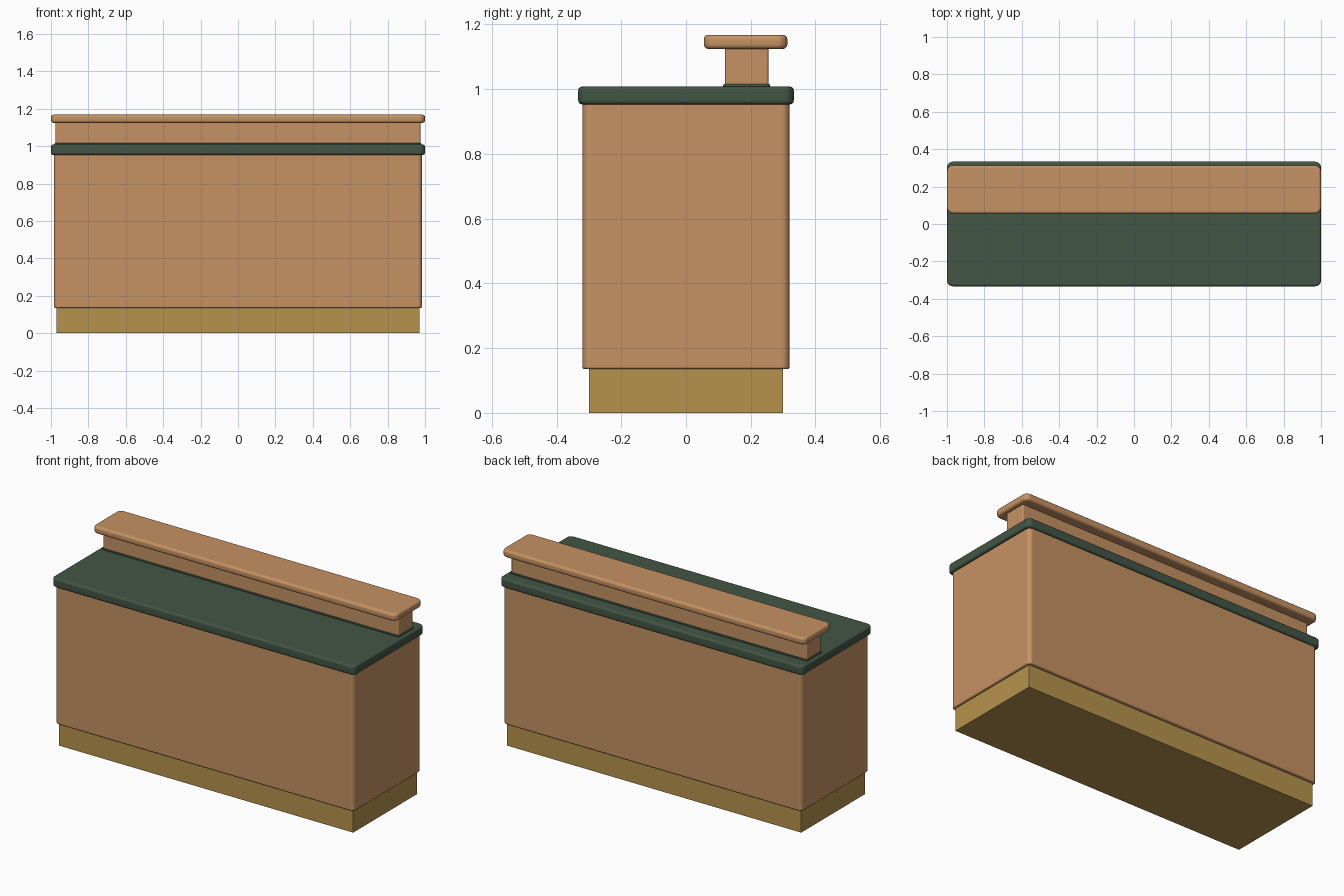
import bpy
import bmesh
import math

cube = bpy.data.objects.get("Cube")
if cube:
    bpy.data.objects.remove(cube, do_unlink=True)


def material(name, rgb):
    mat = bpy.data.materials.new(name)
    mat.use_nodes = True
    mat.diffuse_color = (*rgb, 1)
    bsdf = next(n for n in mat.node_tree.nodes if n.type == "BSDF_PRINCIPLED")
    bsdf.inputs["Base Color"].default_value = (*rgb, 1)
    return mat


tan = material("tan wood", (0.56, 0.29, 0.125))
gold = material("brass kick plate", (0.47, 0.29, 0.075))
green = material("dark green top", (0.055, 0.092, 0.06))


def slab(name, half_x, y, z, mat, corner=0, rim=0):
    """Box with rounded upright corners, then rounded top and bottom rims."""
    bm = bmesh.new()
    bmesh.ops.create_cube(bm, size=1)
    for v in bm.verts:
        v.co.x *= 2 * half_x
        v.co.y = y[0] + (v.co.y + 0.5) * (y[1] - y[0])
        v.co.z = z[0] + (v.co.z + 0.5) * (z[1] - z[0])

    def upright(e):
        return abs(e.verts[0].co.z - e.verts[1].co.z) > 0.001

    if corner:
        bmesh.ops.bevel(bm, geom=[e for e in bm.edges if upright(e)], offset=corner,
                        segments=4, profile=0.5, affect='EDGES')
    if rim:
        bmesh.ops.bevel(bm, geom=[e for e in bm.edges if not upright(e)], offset=rim,
                        segments=3, profile=0.5, affect='EDGES')
    bmesh.ops.recalc_face_normals(bm, faces=bm.faces)
    mesh = bpy.data.meshes.new(name)
    bm.to_mesh(mesh)
    bm.free()
    mesh.materials.append(mat)
    obj = bpy.data.objects.new(name, mesh)
    bpy.context.collection.objects.link(obj)
    # Smooth the rounded edges while keeping the broad faces flat
    if corner:
        bpy.ops.object.select_all(action='DESELECT')
        obj.select_set(True)
        bpy.context.view_layer.objects.active = obj
        bpy.ops.object.shade_smooth_by_angle(angle=math.radians(40))
        obj.modifiers.new("flat faces", 'WEIGHTED_NORMAL').keep_sharp = True
    return obj


# Plinth and cabinet
slab("kick_plate", 0.97, (-0.30, 0.30), (0, 0.14), gold)
slab("counter_body", 0.985, (-0.32, 0.32), (0.135, 0.96), tan, 0.025, 0.008)

# Work surface with the thin raised seat for the riser
slab("counter_top", 1.0, (-0.333, 0.333), (0.953, 1.008), green, 0.03, 0.012)
slab("riser_trim", 0.98, (0.115, 0.26), (1.0, 1.016), green, 0.01, 0.004)

# Raised serving ledge along the back
slab("ledge_riser", 0.975, (0.12, 0.255), (1.005, 1.13), tan, 0.008, 0.003)
slab("serving_ledge", 1.0, (0.055, 0.313), (1.124, 1.168), tan, 0.032, 0.014)
